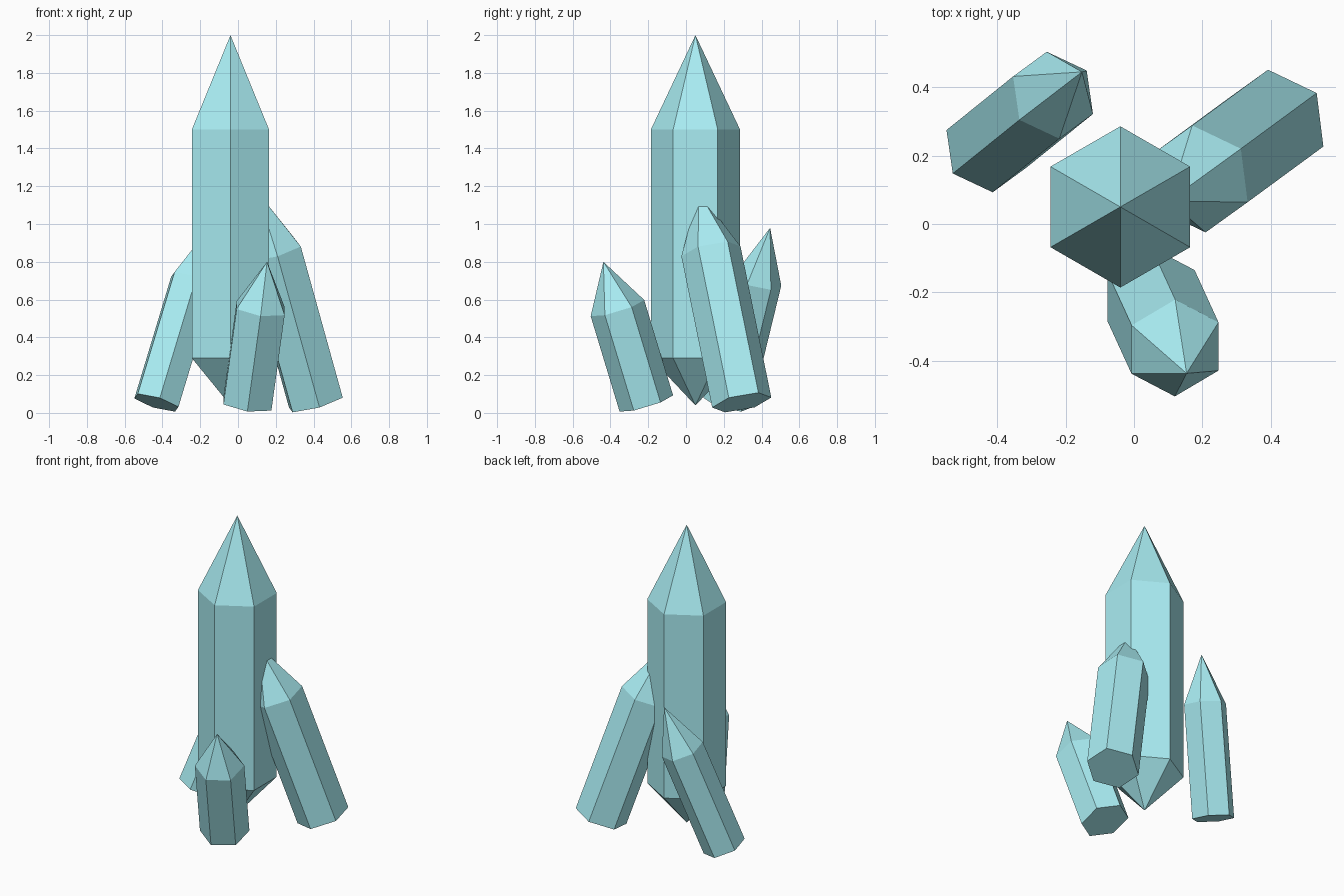
import bpy, bmesh, math
from mathutils import Vector

if "Cube" in bpy.data.objects:
    bpy.data.objects.remove(bpy.data.objects["Cube"])

mat = bpy.data.materials.new("crystal_blue")
mat.diffuse_color = (0.4, 0.85, 0.9, 1.0)
mat.use_nodes = True
mat.node_tree.nodes["Principled BSDF"].inputs["Base Color"].default_value = mat.diffuse_color


def crystal(name, base, body, radius, tip, corner, root=None):
    """Hexagonal prism from base along body, with a pointed tip and optional pointed root."""
    base, body = Vector(base), Vector(body)
    axis = body.normalized()
    u = Vector((corner[0], corner[1], 0))
    u = (u - axis * u.dot(axis)).normalized()
    v = axis.cross(u)
    bm = bmesh.new()

    def ring(c):
        return [bm.verts.new(c + radius * (math.cos(a) * u + math.sin(a) * v))
                for a in (i * math.pi / 3 for i in range(6))]

    low, high = ring(base), ring(base + body)
    apex = bm.verts.new(base + body * (1 + tip))
    bottom = bm.verts.new(base - body * root) if root else None
    for i in range(6):
        j = (i + 1) % 6
        bm.faces.new((low[i], low[j], high[j], high[i]))
        bm.faces.new((high[i], high[j], apex))
        if bottom:
            bm.faces.new((low[j], low[i], bottom))
    if not bottom:
        bm.faces.new(low[::-1])
    bmesh.ops.recalc_face_normals(bm, faces=bm.faces)
    mesh = bpy.data.meshes.new(name)
    bm.to_mesh(mesh)
    bm.free()
    mesh.materials.append(mat)
    obj = bpy.data.objects.new(name, mesh)
    bpy.context.collection.objects.link(obj)


# Tall central crystal, pointed at both ends
crystal("main_crystal", (-0.04, 0.05, 0.29), (0, 0, 1.21), 0.236, 0.413, (0, 1), 0.207)
# Leaning side crystals with flat bases
crystal("right_crystal", (0.412, 0.295, 0.055), (-0.222, -0.163, 0.80), 0.16, 0.395, (-0.012, 0.158))
crystal("left_crystal", (-0.432, 0.22, 0.054), (0.195, 0.157, 0.645), 0.131, 0.435, (-0.01, 0.125))
crystal("front_crystal", (0.05, -0.21, 0.05), (0.07, -0.153, 0.505), 0.148, 0.485, (-0.005, 0.142))
